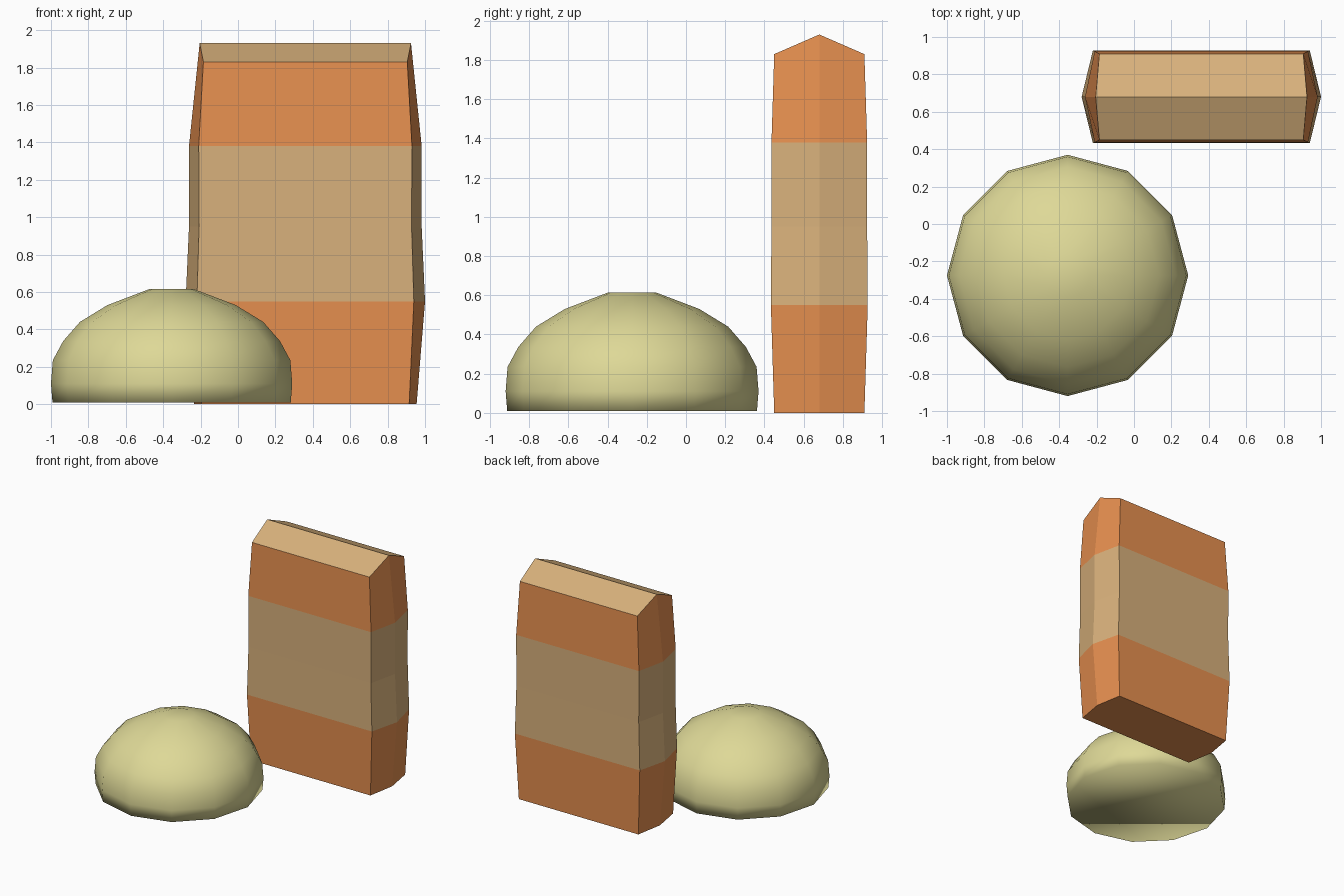
import bpy, bmesh
from math import cos, sin, pi

if "Cube" in bpy.data.objects:
    bpy.data.objects.remove(bpy.data.objects["Cube"])


def material(name, rgb):
    m = bpy.data.materials.new(name)
    m.diffuse_color = (*rgb, 1)
    m.use_nodes = True
    m.node_tree.nodes["Principled BSDF"].inputs["Base Color"].default_value = m.diffuse_color
    return m


def finish(name, bm, mats, smooth=False):
    bmesh.ops.recalc_face_normals(bm, faces=bm.faces)
    for f in bm.faces:
        f.smooth = smooth
    me = bpy.data.meshes.new(name)
    bm.to_mesh(me)
    bm.free()
    for m in mats:
        me.materials.append(m)
    ob = bpy.data.objects.new(name, me)
    bpy.context.collection.objects.link(ob)
    return ob


def bridge(bm, a, b, mat=0):
    n = len(a)
    for i in range(n):
        j = (i + 1) % n
        bm.faces.new((a[i], a[j], b[j], b[i])).material_index = mat


orange = material("orange", (0.80, 0.28, 0.08))
tan = material("tan", (0.69, 0.44, 0.20))
cream = material("cream", (0.73, 0.69, 0.31))

# Carton: six-sided rings (pointed ends), gabled top
CX, CY = 0.36, 0.68
# corner z, end z, half width at corners, half width at ends, half depth
levels = [
    (0.00, 0.00, 0.555, 0.595, 0.230),
    (0.55, 0.55, 0.580, 0.640, 0.247),
    (0.95, 0.95, 0.568, 0.622, 0.244),
    (1.38, 1.38, 0.570, 0.622, 0.244),
    (1.83, 1.93, 0.545, 0.565, 0.230),
]
bm = bmesh.new()
rings = []
for z, ze, w, e, d in levels:
    pts = [(-w, -d, z), (w, -d, z), (e, 0, ze), (w, d, z), (-w, d, z), (-e, 0, ze)]
    rings.append([bm.verts.new((CX + x, CY + y, h)) for x, y, h in pts])
for a, b, mat in zip(rings, rings[1:], (0, 1, 1, 0)):
    bridge(bm, a, b, mat)
bm.faces.new(rings[0][::-1])
t = rings[-1]
for roof in ((t[0], t[1], t[2], t[5]), (t[5], t[2], t[3], t[4])):
    bm.faces.new(roof).material_index = 1
finish("carton", bm, [orange, tan])

# Dome: twelve-sided smooth bun with a small flat top
DX, DY, SIDES = -0.355, -0.275, 12
profile = [(0.637, 0.01), (0.645, 0.11), (0.635, 0.235), (0.58, 0.337),
           (0.49, 0.44), (0.343, 0.53), (0.12, 0.615)]
bm = bmesh.new()
rings = [[bm.verts.new((DX + r * cos(2 * pi * i / SIDES),
                        DY + r * sin(2 * pi * i / SIDES), z))
          for i in range(SIDES)] for r, z in profile]
for a, b in zip(rings, rings[1:]):
    bridge(bm, a, b)
bm.faces.new(rings[0][::-1])
bm.faces.new(rings[-1])
finish("dome", bm, [cream], smooth=True)
